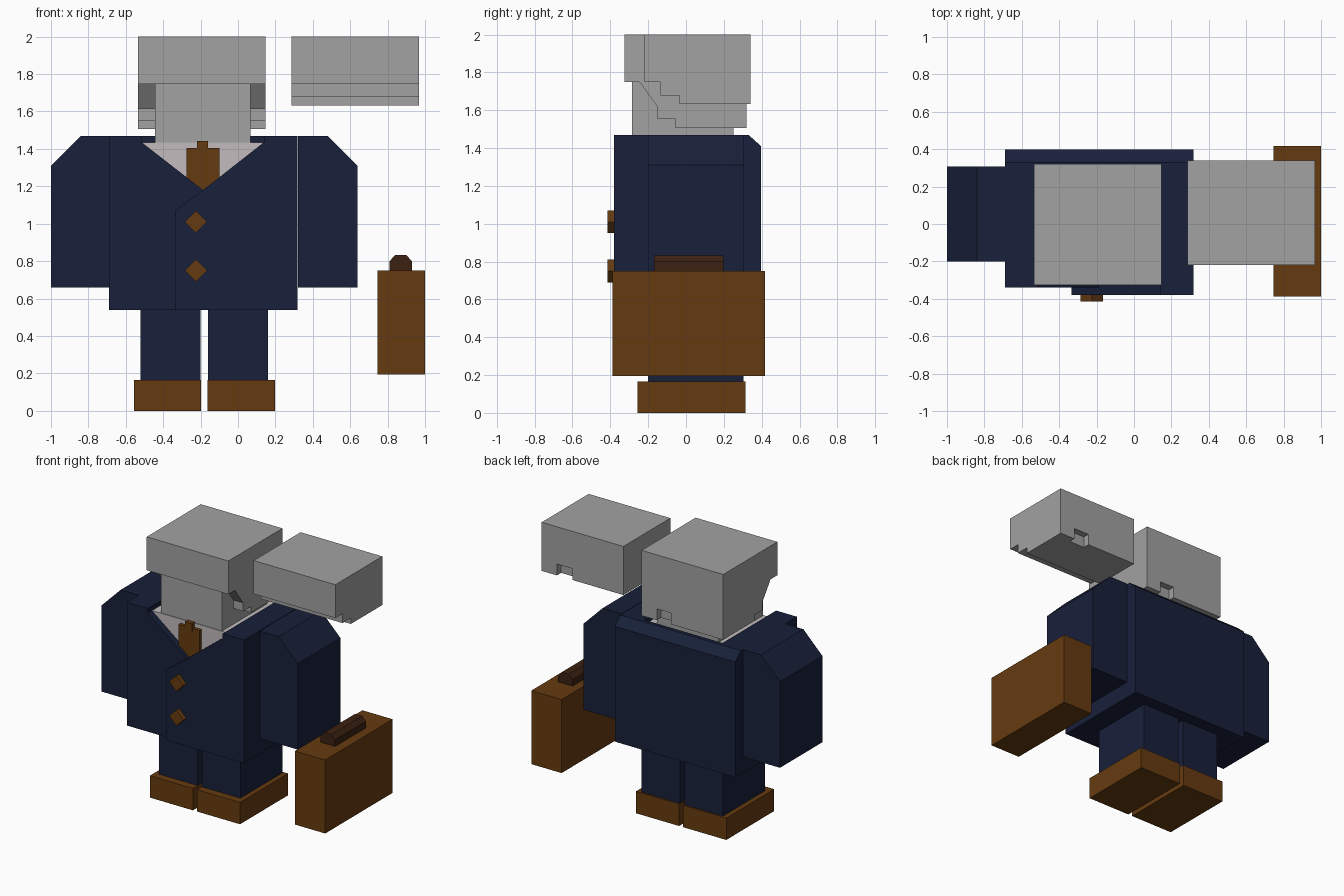
import bpy, bmesh

if "Cube" in bpy.data.objects:
    bpy.data.objects.remove(bpy.data.objects["Cube"])


def material(name, rgb):
    m = bpy.data.materials.new(name)
    m.diffuse_color = (*rgb, 1)
    m.use_nodes = True
    m.node_tree.nodes["Principled BSDF"].inputs["Base Color"].default_value = m.diffuse_color
    return m


NAVY = material("navy_cloth", (0.009, 0.0145, 0.042))
BROWN = material("brown_leather", (0.132, 0.0435, 0.005))
DARK = material("dark_leather", (0.045, 0.015, 0.006))
WHITE = material("shirt_cloth", (0.54, 0.5, 0.52))
GREY = material("head_grey", (0.36, 0.36, 0.36))
MID = -0.18  # centre line of the figure


def prism(name, pts, axis, a, b, mat):
    """Extrude a profile: (y, z) points along x, or (x, z) points along y."""
    place = (lambda p, t: (t, p[0], p[1])) if axis == "x" else (lambda p, t: (p[0], t, p[1]))
    bm = bmesh.new()
    ends = [[bm.verts.new(place(p, t)) for p in pts] for t in (a, b)]
    bm.faces.new(ends[0])
    bm.faces.new(ends[1][::-1])
    n = len(pts)
    for i in range(n):
        j = (i + 1) % n
        bm.faces.new((ends[0][i], ends[1][i], ends[1][j], ends[0][j]))
    bmesh.ops.recalc_face_normals(bm, faces=bm.faces)
    me = bpy.data.meshes.new(name)
    bm.to_mesh(me)
    bm.free()
    ob = bpy.data.objects.new(name, me)
    bpy.context.collection.objects.link(ob)
    me.materials.append(mat)
    return ob


def box(name, x0, x1, y0, y1, z0, z1, mat):
    return prism(name, [(x0, z0), (x1, z0), (x1, z1), (x0, z1)], "y", y0, y1, mat)


def mirror(pts):
    return [(2 * MID - x, z) for x, z in pts]


def notch(ob, x0, x1, y, z):
    """Cut a small notch into the lower back edge."""
    cutter = box("notch_cutter", x0, x1, y - 0.05, y + 0.1, z - 0.1, z + 0.085, GREY)
    cutter.hide_render = True
    mod = ob.modifiers.new("notch", "BOOLEAN")
    mod.operation, mod.solver, mod.object = "DIFFERENCE", "EXACT", cutter
    bpy.context.view_layer.objects.active = ob
    bpy.ops.object.modifier_apply(modifier=mod.name)
    bpy.data.objects.remove(cutter)


# Head: face block and the stepped hair around it
box("face", -0.445, 0.067, -0.285, 0.25, 1.42, 1.76, GREY)
hair = prism("hair", [(-0.325, 2), (-0.325, 1.748), (-0.245, 1.748), (-0.15, 1.617), (-0.15, 1.553),
                      (-0.055, 1.553), (-0.055, 1.507), (0.32, 1.507), (0.32, 2)], "x", -0.535, 0.147, GREY)
notch(hair, -0.1, 0.02, 0.32, 1.507)

# Separate short hair piece beside the head
spare = prism("spare_hair", [(-0.22, 2), (-0.22, 1.748), (-0.135, 1.748), (-0.135, 1.678), (-0.035, 1.678),
                             (-0.035, 1.633), (0.34, 1.633), (0.34, 2)], "x", 0.285, 0.967, GREY)
notch(spare, 0.71, 0.84, 0.34, 1.633)

# Shirt and tie
box("shirt", -0.53, 0.15, -0.29, 0.31, 0.6, 1.435, WHITE)
box("tie", -0.275, -0.1, -0.315, -0.28, 1.1, 1.405, BROWN)
box("tie_knot", -0.22, -0.16, -0.32, -0.28, 1.38, 1.442, BROWN)

# Jacket: shallow front panels overlapping at the middle, side walls, back with chamfered top
prism("jacket_front_left", [(-0.69, 0.54), (-0.187, 0.54), (-0.187, 1.18), (-0.515, 1.435), (-0.515, 1.47),
                            (-0.69, 1.47)], "y", -0.34, -0.28, NAVY)
prism("jacket_front_right", [(0.317, 0.54), (0.317, 1.47), (0.138, 1.47), (0.138, 1.435), (-0.187, 1.18),
                             (-0.335, 1.07), (-0.335, 0.54)], "y", -0.38, -0.28, NAVY)
box("jacket_side_left", -0.69, -0.515, -0.28, 0.3, 0.54, 1.47, NAVY)
box("jacket_side_right", 0.138, 0.317, -0.28, 0.3, 0.54, 1.47, NAVY)
box("jacket_bottom", -0.515, 0.138, -0.28, 0.3, 0.54, 0.6, NAVY)
prism("jacket_back", [(0.3, 0.54), (0.397, 0.54), (0.397, 1.41), (0.33, 1.47), (0.3, 1.47)],
      "x", -0.69, 0.317, NAVY)

# Diamond buttons
for i, z in enumerate((1.01, 0.75)):
    prism(f"button_{i + 1}", [(-0.285, z), (-0.225, z - 0.06), (-0.165, z), (-0.225, z + 0.06)],
          "y", -0.415, -0.37, BROWN)

# Sleeves, trouser legs and shoes, mirrored about the figure's centre
sleeve = [(-1, 0.66), (-1, 1.31), (-0.84, 1.47), (-0.682, 1.47), (-0.682, 0.66)]
leg = [(-0.52, 0.07), (-0.2, 0.07), (-0.2, 0.55), (-0.52, 0.55)]
shoe = [(-0.557, 0), (-0.197, 0), (-0.197, 0.165), (-0.557, 0.165)]
for side, f in (("left", list), ("right", mirror)):
    prism("sleeve_" + side, f(sleeve), "y", -0.2, 0.307, NAVY)
    prism("trouser_leg_" + side, f(leg), "y", -0.2, 0.303, NAVY)
    prism("shoe_" + side, f(shoe), "y", -0.257, 0.315, BROWN)

# Briefcase with chamfered handle
box("briefcase", 0.747, 1.0, -0.388, 0.417, 0.195, 0.75, BROWN)
prism("briefcase_handle", [(0.81, 0.74), (0.93, 0.74), (0.93, 0.8), (0.9, 0.832), (0.84, 0.832), (0.81, 0.8)],
      "y", -0.17, 0.197, DARK)
